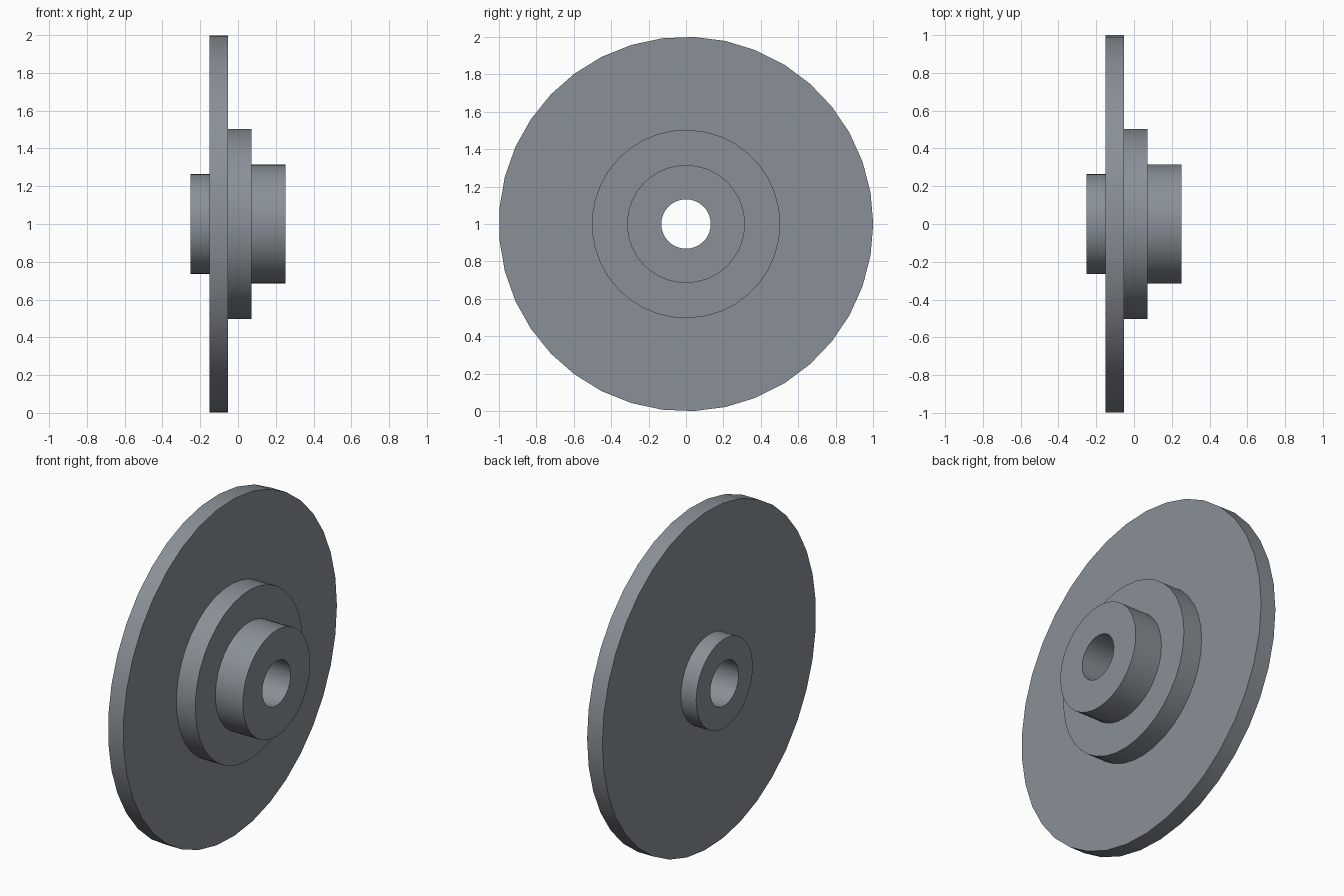
import bpy, bmesh
from math import cos, sin, tau, radians

if "Cube" in bpy.data.objects:
    bpy.data.objects.remove(bpy.data.objects["Cube"])

SIDES = 37
# Closed cross-section (x along the axle, radius): bore, rear boss, disc, step, front hub
PROFILE = [(-0.252, 0.132), (-0.252, 0.265), (-0.152, 0.265), (-0.152, 1.0),
           (-0.052, 1.0), (-0.052, 0.503), (0.072, 0.503), (0.072, 0.315),
           (0.252, 0.315), (0.252, 0.132)]


def lathe_x(name, profile, sides, centre_z):
    """Revolve a closed profile around a line parallel to the x axis."""
    bm = bmesh.new()
    rings = []
    for i in range(sides):
        a = tau * i / sides
        rings.append([bm.verts.new((x, r * cos(a), centre_z + r * sin(a)))
                      for x, r in profile])
    n = len(profile)
    for i in range(sides):
        cur, nxt = rings[i], rings[(i + 1) % sides]
        for j in range(n):
            k = (j + 1) % n
            bm.faces.new((cur[j], cur[k], nxt[k], nxt[j]))
    bmesh.ops.recalc_face_normals(bm, faces=bm.faces)
    mesh = bpy.data.meshes.new(name)
    bm.to_mesh(mesh)
    bm.free()
    obj = bpy.data.objects.new(name, mesh)
    bpy.context.collection.objects.link(obj)
    return obj


# Flanged disc with stepped hub and through bore
disc = lathe_x("flanged_hub_disc", PROFILE, SIDES, 1.0)

# Dark blue-grey steel
steel = bpy.data.materials.new("dark_steel")
steel.diffuse_color = (0.25, 0.28, 0.31, 1.0)
steel.use_nodes = True
steel.node_tree.nodes["Principled BSDF"].inputs["Base Color"].default_value = steel.diffuse_color
disc.data.materials.append(steel)

bpy.context.view_layer.objects.active = disc
disc.select_set(True)
bpy.ops.object.shade_smooth_by_angle(angle=radians(30))
